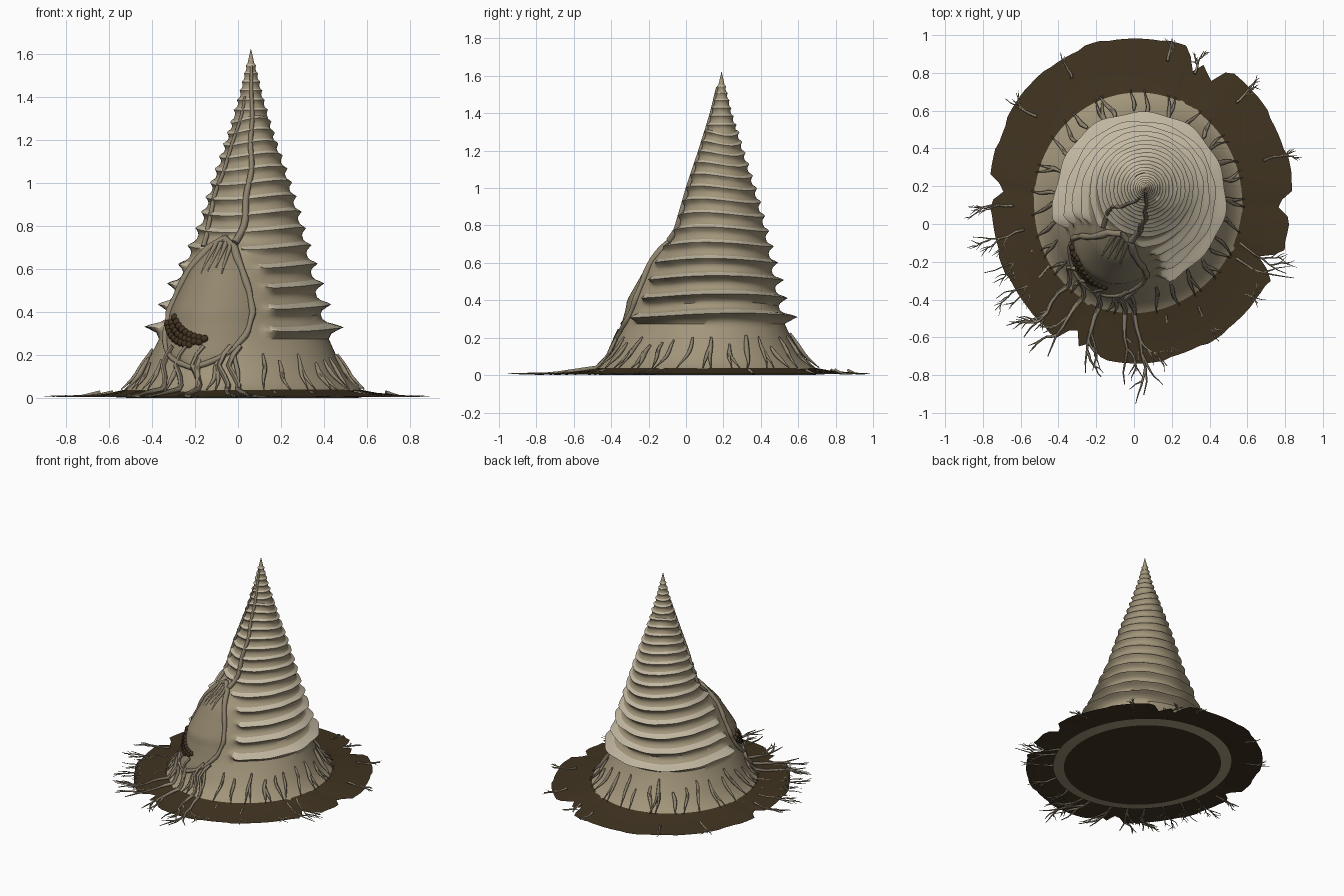
import bpy, bmesh, math, random
from math import sin, cos, radians, pi
from mathutils import Vector

random.seed(11)
if "Cube" in bpy.data.objects:
    bpy.data.objects.remove(bpy.data.objects["Cube"])


def material(name, rgb):
    m = bpy.data.materials.new(name)
    m.use_nodes = True
    m.diffuse_color = (*rgb, 1)
    m.node_tree.nodes["Principled BSDF"].inputs["Base Color"].default_value = (*rgb, 1)
    return m


CLAY = material("clay tan", (0.36, 0.30, 0.195))
PALE = material("pale ridge", (0.54, 0.48, 0.36))
POD = material("pod membrane", (0.29, 0.24, 0.155))
ROOT = material("root brown", (0.27, 0.225, 0.155))
SOIL = material("dark soil", (0.052, 0.034, 0.015))
SEED = material("seed brown", (0.05, 0.032, 0.015))

# Shape rules: (height, value) pairs
BODY = [(0, .64), (.02, .59), (.04, .545), (.1, .485), (.2, .425), (.28, .385), (.36, .35),
        (.5, .31), (.66, .265), (.8, .225), (1, .17), (1.2, .107), (1.4, .05), (1.62, .001)]
SWELL = [(0, 0), (.1, .04), (.2, .09), (.4, .145), (.6, .1), (.7, .035), (.77, 0)]
POD_HALF = [(.14, 0), (.17, 11), (.22, 20), (.3, 28), (.4, 31), (.5, 28), (.6, 22), (.7, 13), (.74, 0)]
RIDGE = [(.31, .085), (.42, .06), (.52, .052), (.62, .04), (.75, .026), (1, .02), (1.3, .013), (1.56, .005)]
POD_ANGLE = -117


def lerp(table, z):
    if z <= table[0][0]:
        return table[0][1]
    for (a, va), (b, vb) in zip(table, table[1:]):
        if z <= b:
            return va + (vb - va) * (z - a) / (b - a)
    return table[-1][1]


def pod_diff(deg):
    return (deg - POD_ANGLE + 180) % 360 - 180


def surf(deg, z, out=0):
    """Point on the mound wall, pushed outward by out."""
    t = min(z / .8, 1)
    r = lerp(BODY, z) + lerp(SWELL, z) * math.exp(-(pod_diff(deg) / 40) ** 2) + out
    stretch = 1 + .06 * max(0, 1 - z / .25)
    a = radians(deg)
    return Vector((.02 + .04 * t + r * cos(a), .115 + .075 * t + r * stretch * sin(a), z))


def ridge_amount(deg, z):
    gap = lerp([(.5, 38), (.66, 28), (.78, -10)], z)
    return max(0, min(1, (abs(pod_diff(deg)) - gap) / 9))


def smooth(ob, angle):
    bpy.ops.object.select_all(action='DESELECT')
    ob.select_set(True)
    bpy.context.view_layer.objects.active = ob
    bpy.ops.object.shade_smooth_by_angle(angle=radians(angle))


def finish(name, verts, faces, mats, rule=None, angle=40):
    me = bpy.data.meshes.new(name)
    me.from_pydata(verts, [], faces)
    bm = bmesh.new()
    bm.from_mesh(me)
    bmesh.ops.recalc_face_normals(bm, faces=bm.faces)
    bm.to_mesh(me)
    bm.free()
    for m in mats:
        me.materials.append(m)
    if rule:
        for p in me.polygons:
            p.material_index = rule(p.index)
    ob = bpy.data.objects.new(name, me)
    bpy.context.collection.objects.link(ob)
    smooth(ob, angle)


def grid_faces(rows, n, closed=True):
    return [(i * n + j, i * n + (j + 1) % n, (i + 1) * n + (j + 1) % n, (i + 1) * n + j)
            for i in range(rows - 1) for j in range(n if closed else n - 1)]


# Mound: smooth skirt, then overhanging ridges with pale upper lips
N = 96
rows = [(z, 0, 0) for z in (.012, .02, .04, .07, .1, .15, .2, .25)]    # height, push, is pale
z = .32
while z < 1.57:
    step = max(.032, .103 - .056 * (z - .32))
    size = lerp(RIDGE, z)
    rows += [(z - step * h, size * p, pale) for h, p, pale in
             ((.45, 0, 0), (.28, .22, 0), (.12, .65, 0), (0, 1, 1), (-.1, .72, 1), (-.2, .25, 0), (-.34, .03, 0))]
    z += step
rows.append((1.62, 0, 0))
verts = []
for z, push, pale in rows:
    for j in range(N):
        d = 360 * j / N
        a, amount = radians(d), ridge_amount(d, z)
        wave = 1 + .05 * sin(a * 5 + z * 9) + .07 * sin(a * 11 + z * 31)
        p = surf(d, z, push * amount * wave)
        if .28 < z < 1.3:
            p.z += .012 * sin(a * 2 + z * 3) * amount
        verts.append(p)


def mound_rule(i):
    k, j = divmod(i, N)
    return int(rows[k][2] == 1 and ridge_amount(360 * j / N, rows[k][0]) > .4)


finish("mound", verts, grid_faces(len(rows), N), [CLAY, PALE], mound_rule, 50)

# Underside: sloping clay lip around a dark floor
ring = [surf(360 * j / N, .012, 0) for j in range(N)] + [surf(360 * j / N, 0, -.105) for j in range(N)]
finish("underside", ring, grid_faces(2, N) + [tuple(range(N, 2 * N))], [CLAY, SOIL],
       lambda i: int(i == N), 5)

# Ragged soil sheet with torn notches
NOTCH = {-2: .1, -24: .13, 58: .13, 66: .12, 176: .1, -118: .13, -110: .06}
M, sheet = 120, []
for f, height in ((0, .04), (.3, .024), (1, .006)):
    for j in range(M):
        d = 360 * j / M
        a = radians(d)
        cut = max(c * max(0, 1 - abs((d - n + 180) % 360 - 180) / 5) for n, c in NOTCH.items())
        edge = 1 + .012 * sin(3 * a + 1) + .008 * sin(round(d / 12) * 2.3) - cut * 1.1
        outer = Vector((.03 + .8 * edge * cos(a), .13 + .86 * edge * sin(a), 0))
        inner = Vector((.02 + .54 * cos(a), .115 + .57 * sin(a), 0))
        p = inner.lerp(outer, f)
        p.z = height
        sheet.append(p)
finish("soil_sheet", sheet, grid_faces(3, M), [SOIL])

# Pod membrane: teardrop patch on the swelling
PR, PC, pod = 25, 17, []
for i in range(PR):
    z = .14 + .6 * i / (PR - 1)
    for j in range(PC):
        s = 2 * j / (PC - 1) - 1
        pod.append(surf(POD_ANGLE + s * lerp(POD_HALF, z), z, .004 + .012 * (1 - s * s)))
finish("pod_membrane", pod, grid_faces(PR, PC, False), [POD], angle=60)


def tubes(name, paths, mat, sides=1):
    """Tapered tubes along paths of (point, radius)."""
    cu = bpy.data.curves.new(name, 'CURVE')
    cu.dimensions, cu.bevel_depth, cu.bevel_resolution = '3D', 1, sides
    cu.use_fill_caps = True
    for path in paths:
        sp = cu.splines.new('POLY')
        sp.points.add(len(path) - 1)
        for q, (p, r) in zip(sp.points, path):
            q.co, q.radius = (*p, 1), r
    tmp = bpy.data.objects.new(name + "_path", cu)
    bpy.context.collection.objects.link(tmp)
    me = bpy.data.meshes.new_from_object(tmp.evaluated_get(bpy.context.evaluated_depsgraph_get()))
    bpy.data.objects.remove(tmp)
    me.materials.clear()
    me.materials.append(mat)
    ob = bpy.data.objects.new(name, me)
    bpy.context.collection.objects.link(ob)
    smooth(ob, 60)


# Pod rim, top wrinkles and vines climbing to the tip
rim = []
for side in (-1, 1):
    heights = [.14 + .6 * i / 28 for i in range(29)]
    rim.append([(surf(POD_ANGLE + side * lerp(POD_HALF, z), z, .008), .01 + .012 * z + .002 * sin(z * 50))
                for z in heights])
for k in range(4):
    low = random.uniform(.55, .61)
    rim.append([(surf(-123 + 5 * k, low + (.72 - low) * t, .014), .003 + .01 * t)
                for t in (0, .25, .5, .75, 1)])
VINES = [[(-103, .72), (-99, .82), (-94, .95), (-90, 1.1), (-88, 1.25), (-86, 1.4), (-86, 1.54)],
         [(-136, .7), (-150, .8), (-148, .95), (-142, 1.1), (-130, 1.25), (-120, 1.4)]]
for n, vine in enumerate(VINES):
    tab = [(z, d) for d, z in vine]
    hs = [tab[0][0] + (tab[-1][0] - tab[0][0]) * i / 30 for i in range(31)]
    rim.append([(surf(lerp(tab, z) + 2 * sin(z * 25), z, .017 - .009 * z),
                 (.027 - .013 * z) * (1 - .3 * n)) for z in hs])
tubes("pod_rim_and_vines", rim, ROOT, 2)

# Forked finger roots gripping the skirt
fingers = []
for k in range(31):
    d0 = 360 * k / 31 + random.uniform(-3, 3)
    top, bend, size = random.uniform(.15, .24), random.uniform(-5, 5), random.uniform(.009, .014)
    for fork in range(random.choice((1, 1, 2))):
        path = []
        for i in range(9):
            t = i / 8
            d = d0 + bend * t * t + fork * 6 * max(0, t - .3) + .5 * sin(t * 7 + k)
            path.append((surf(d, top + (.04 - top) * t, .008 + .012 * t),
                         size * (.3 + sin(pi * min(1, t + .08)) * .75)))
        fingers.append(path)
tubes("skirt_roots", fingers, ROOT)

# Thin branching roots spreading over the soil
sprawl = []


def branch(start, heading, length, size, depth):
    p, h, path = Vector(start), heading, []
    for i in range(7):
        path.append((p.copy(), size * (1 - .8 * i / 6)))
        if depth and i in (2, 3, 4) and random.random() < .75:
            branch(p, h + random.choice((-1, 1)) * random.uniform(.3, .7), length * .45, size * .65, depth - 1)
        h += random.uniform(-.3, .3) + .4 * (heading - h)
        p = p + Vector((cos(h), sin(h), 0)) * length / 6
        p.z = max(.008, p.z - .009)
    sprawl.append(path)


SPREAD = [(140, .7, .19), (118, .74, .15), (78, .76, .12), (66, .74, .13), (45, .74, .16), (18, .7, .18),
          (-22, .58, .3), (-30, .6, .33), (-42, .56, .28), (-60, .64, .22), (-76, .62, .2),
          (-144, .58, .34), (-155, .56, .34), (-166, .62, .28), (-178, .66, .24)]
for d, r, length in SPREAD:
    a = radians(d)
    branch((.02 + r * cos(a), .12 + r * sin(a), .028), a, length, .008, 2)
# Long front roots leaving the skirt
for d, length in ((-95, .44), (-100, .38), (-114, .36), (-124, .36), (-134, .36)):
    fall = [(surf(d + 3 * sin(z * 30), z, .01), .013) for z in (.24, .2, .15, .1, .06, .04)]
    sprawl.append(fall)
    branch(fall[-1][0], radians(d + 3), length, .013, 2)
tubes("ground_roots", sprawl, ROOT)

# Cluster of seeds curving along the lower corner of the pod
bm = bmesh.new()
for row in range(3):
    for k in range(9):
        t = (k + .5 * (row % 2)) / 9
        at = surf(-143 + 4 * row + 26 * t, .345 - .1 * (1 - (1 - t) ** 2) + .014 * row, .012)
        made = bmesh.ops.create_icosphere(bm, subdivisions=2, radius=.019)
        bmesh.ops.translate(bm, verts=made["verts"], vec=at)
me = bpy.data.meshes.new("pod_seeds")
bm.to_mesh(me)
bm.free()
me.materials.append(SEED)
seeds = bpy.data.objects.new("pod_seeds", me)
bpy.context.collection.objects.link(seeds)
smooth(seeds, 60)
